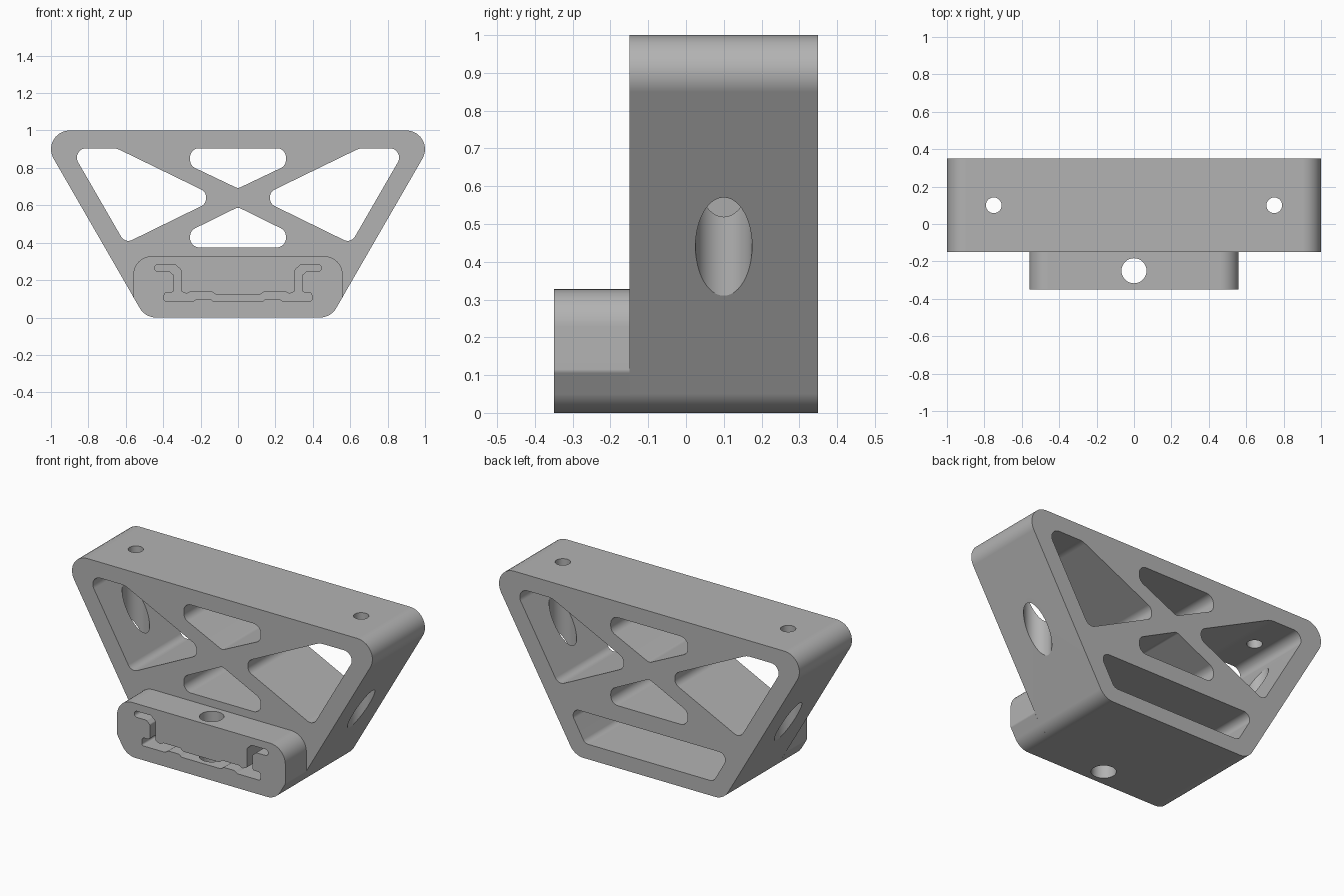
import bpy
import bmesh
import math
from mathutils import Vector

default = bpy.data.objects.get("Cube")
if default:
    bpy.data.objects.remove(default, do_unlink=True)

FRONT, SEAM, BACK = -0.35, -0.15, 0.35

grey = bpy.data.materials.new("plain_grey")
grey.use_nodes = True
colour = (0.45, 0.45, 0.45, 1)
grey.diffuse_color = colour
grey.node_tree.nodes["Principled BSDF"].inputs["Base Color"].default_value = colour


def rounded(corners, steps=10):
    """Replace each (x, z, radius) corner by a tangent arc."""
    out = []
    for i, (x, z, r) in enumerate(corners):
        p = Vector((x, z))
        a = (Vector(corners[i - 1][:2]) - p).normalized()
        b = (Vector(corners[(i + 1) % len(corners)][:2]) - p).normalized()
        half = a.angle(b) / 2
        if r == 0:
            out.append(p)
            continue
        centre = p + (a + b).normalized() * r / math.sin(half)
        start = p + a * r / math.tan(half) - centre
        end = p + b * r / math.tan(half) - centre
        sweep = start.angle(end)
        for k in range(steps + 1):
            t = k / steps
            out.append(centre + (start * math.sin((1 - t) * sweep)
                                 + end * math.sin(t * sweep)) / math.sin(sweep))
    return out


def mirrored(half):
    """Close a right-hand half outline across x = 0."""
    return half + [(-x, z, r) for x, z, r in reversed(half) if x > 0]


def finish(name, bm):
    bmesh.ops.recalc_face_normals(bm, faces=bm.faces)
    mesh = bpy.data.meshes.new(name)
    bm.to_mesh(mesh)
    bm.free()
    mesh.materials.append(grey)
    obj = bpy.data.objects.new(name, mesh)
    bpy.context.collection.objects.link(obj)
    return obj


def prism(name, corners, y0, y1, steps=10):
    """Extrude a rounded outline along y."""
    bm = bmesh.new()
    face = bm.faces.new([bm.verts.new((p.x, y0, p.y)) for p in rounded(corners, steps)])
    new = bmesh.ops.extrude_face_region(bm, geom=[face])["geom"]
    bmesh.ops.translate(bm, vec=(0, y1 - y0, 0),
                        verts=[v for v in new if isinstance(v, bmesh.types.BMVert)])
    return finish(name, bm)


def drill(name, x, y, radius, z0, z1):
    """Vertical cylinder used as a cutter."""
    bm = bmesh.new()
    bmesh.ops.create_cone(bm, cap_ends=True, segments=48, radius1=radius,
                          radius2=radius, depth=z1 - z0)
    bmesh.ops.translate(bm, vec=(x, y, (z0 + z1) / 2), verts=bm.verts)
    return finish(name, bm)


def combine(obj, tool, operation):
    """Apply one boolean and discard the tool."""
    mod = obj.modifiers.new("combine", "BOOLEAN")
    mod.operation, mod.solver, mod.object = operation, "EXACT", tool
    bpy.context.view_layer.update()
    graph = bpy.context.evaluated_depsgraph_get()
    mesh = bpy.data.meshes.new_from_object(obj.evaluated_get(graph))
    obj.modifiers.clear()
    obj.data = mesh
    bpy.data.objects.remove(tool, do_unlink=True)


# Tapered main body and the front clip block
bracket = prism("truss_bracket", mirrored([
    (0.496, 0, 0.1), (1.073, 1, 0.1)]), SEAM, BACK)
clip = prism("clip_block", mirrored([
    (0.496, 0, 0.1), (0.56, 0.11, 0.02), (0.56, 0.328, 0.1)]), FRONT, SEAM)
combine(bracket, clip, "UNION")

# Truss windows
cutters = [
    prism("upper_window", mirrored([
        (0, 0.69, 0.03), (0.256, 0.812, 0.048), (0.256, 0.905, 0.048)]), -0.5, 0.5),
    prism("lower_window", mirrored([
        (0, 0.59, 0.03), (0.256, 0.464, 0.048), (0.256, 0.375, 0.048)]), -0.5, 0.5),
]
side_window = [(0.171, 0.608, 0.045), (0.604, 0.396, 0.045), (0.898, 0.905, 0.05),
               (0.65, 0.905, 0.1), (0.171, 0.672, 0.045)]
for s in (1, -1):
    cutters.append(prism("side_window", [(s * x, z, r) for x, z, r in side_window], -0.5, 0.5))

# Blind rear pocket
cutters.append(prism("rear_pocket", mirrored([
    (0.428, 0.09, 0.04), (0.535, 0.278, 0.04)]), -0.1, 0.5))

# Thin stepped channel in the clip face
R = 0.012
channel = [(0.13, 0.086, R), (0.15, 0.1, R), (0.22, 0.1, R), (0.24, 0.086, R),
           (0.395, 0.086, R), (0.395, 0.135, 0.018), (0.342, 0.135, R), (0.342, 0.225, R),
           (0.365, 0.246, R), (0.445, 0.246, 0.017), (0.445, 0.283, 0.017),
           (0.335, 0.283, R), (0.305, 0.255, R), (0.305, 0.14, R), (0.275, 0.127, R),
           (0.25, 0.139, R), (0.14, 0.139, R), (0.12, 0.123, R)]
cutters.append(prism("clip_channel", mirrored(channel), -0.5, SEAM, 4))

# Screw holes, driver access through the arms, and the clip bolt hole
for s in (1, -1):
    cutters.append(drill("screw_hole", s * 0.75, 0.1, 0.042, 0.7, 1.1))
    cutters.append(drill("driver_access", s * 0.75, 0.1, 0.075, 0.2, 0.82))
cutters.append(drill("bolt_hole", 0, -0.25, 0.067, -0.1, 0.5))

for cutter in cutters:
    combine(bracket, cutter, "DIFFERENCE")

# Smooth rounded corners, crisp edges, flat faces kept flat
bpy.ops.object.select_all(action="DESELECT")
bracket.select_set(True)
bpy.context.view_layer.objects.active = bracket
bpy.ops.object.shade_smooth_by_angle(angle=math.radians(30))
weighted = bracket.modifiers.new("flat_face_normals", "WEIGHTED_NORMAL")
weighted.keep_sharp = True
